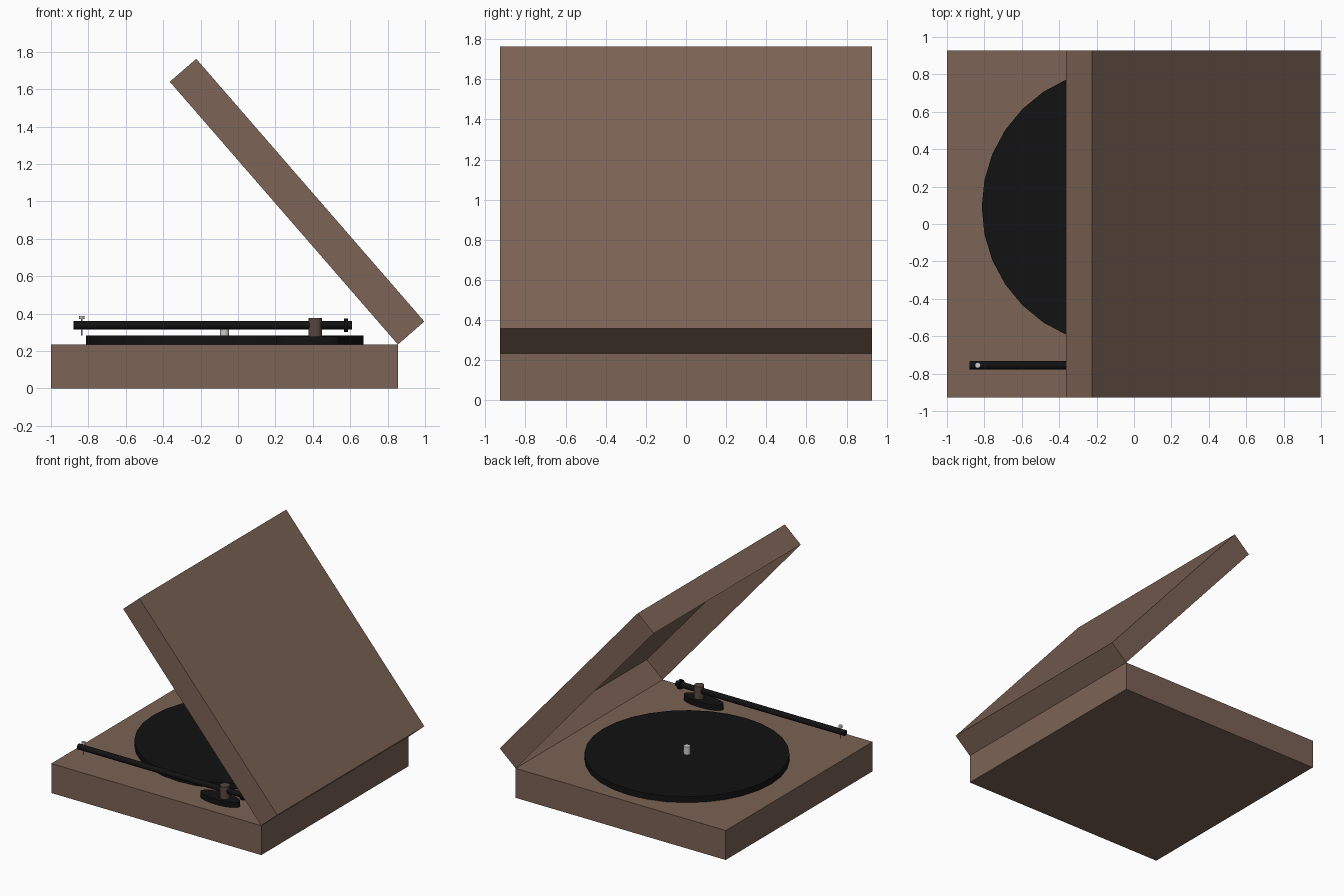
import bpy, bmesh, math
from mathutils import Matrix, Vector

if "Cube" in bpy.data.objects:
    bpy.data.objects.remove(bpy.data.objects["Cube"])


def material(name, color):
    m = bpy.data.materials.new(name)
    m.diffuse_color = (*color, 1)
    m.use_nodes = True
    m.node_tree.nodes["Principled BSDF"].inputs["Base Color"].default_value = m.diffuse_color
    return m


brown = material("brown_wood", (0.20, 0.125, 0.09))
dark_brown = material("dark_brown", (0.10, 0.065, 0.05))
black = material("black", (0.006, 0.006, 0.006))


def finish(bm, name, mat=None, smooth=False):
    bmesh.ops.recalc_face_normals(bm, faces=bm.faces)
    mesh = bpy.data.meshes.new(name)
    bm.to_mesh(mesh)
    bm.free()
    ob = bpy.data.objects.new(name, mesh)
    bpy.context.collection.objects.link(ob)
    if mat:
        mesh.materials.append(mat)
    if smooth:
        for o in bpy.context.selected_objects:
            o.select_set(False)
        ob.select_set(True)
        bpy.context.view_layer.objects.active = ob
        bpy.ops.object.shade_smooth_by_angle()
    return ob


def box(lo, hi):
    bm = bmesh.new()
    bmesh.ops.create_cube(bm, size=1)
    lo, hi = Vector(lo), Vector(hi)
    for v in bm.verts:
        v.co = Vector(lo[i] + (v.co[i] + 0.5) * (hi[i] - lo[i]) for i in range(3))
    return bm


def rod(name, start, end, r, mat=None, sides=32, stretch=(1, 1)):
    """Cylinder between two points, optionally stretched to an ellipse."""
    a, b = Vector(start), Vector(end)
    bm = bmesh.new()
    bmesh.ops.create_cone(bm, cap_ends=True, segments=sides, radius1=r, radius2=r,
                          depth=(b - a).length)
    turn = Vector((0, 0, 1)).rotation_difference(b - a).to_matrix().to_4x4()
    bm.transform(Matrix.Translation((a + b) / 2) @ turn
                 @ Matrix.Diagonal((stretch[0], stretch[1], 1, 1)))
    return finish(bm, name, mat, smooth=True)


HALF, TOP = 0.9275, 0.235

# plinth
finish(box((-1, -HALF, 0), (0.855, HALF, TOP)), "base", brown)

# hinged lid: thin shell, open towards the platter
lid = box((-1.86, -HALF, 0), (0, HALF, 0.187))
under = [f for f in lid.faces if f.calc_center_median().z < 0.01]
bmesh.ops.delete(lid, geom=under, context='FACES_ONLY')
lid.transform(Matrix.Translation((0.855, 0, TOP))
              @ Matrix.Rotation(math.atan2(1.405, 1.22), 4, 'Y'))
finish(lid, "lid", brown)

# platter and centre spindle
rod("platter", (-0.072, 0.09, TOP), (-0.072, 0.09, 0.282), 0.742, black)
rod("spindle", (-0.072, 0.09, 0.282), (-0.072, 0.09, 0.345), 0.024)

# tonearm: plate, pivot post, tube and counterweight
Y = -0.755
rod("pivot_plate", (0.372, Y, TOP), (0.372, Y, 0.277), 1, black, stretch=(0.17, 0.064))
rod("pivot_post", (0.413, Y, 0.277), (0.413, Y, 0.377), 0.037, dark_brown)
rod("tonearm", (-0.88, Y, 0.338), (0.61, Y, 0.338), 0.022, black)
rod("counterweight", (0.567, Y, 0.338), (0.587, Y, 0.338), 0.037, black)

# needle with its small cap
rod("needle", (-0.835, Y, 0.283), (-0.835, Y, 0.37), 0.004, sides=12)
rod("needle_cap", (-0.835, Y, 0.37), (-0.835, Y, 0.388), 0.015, sides=16)
